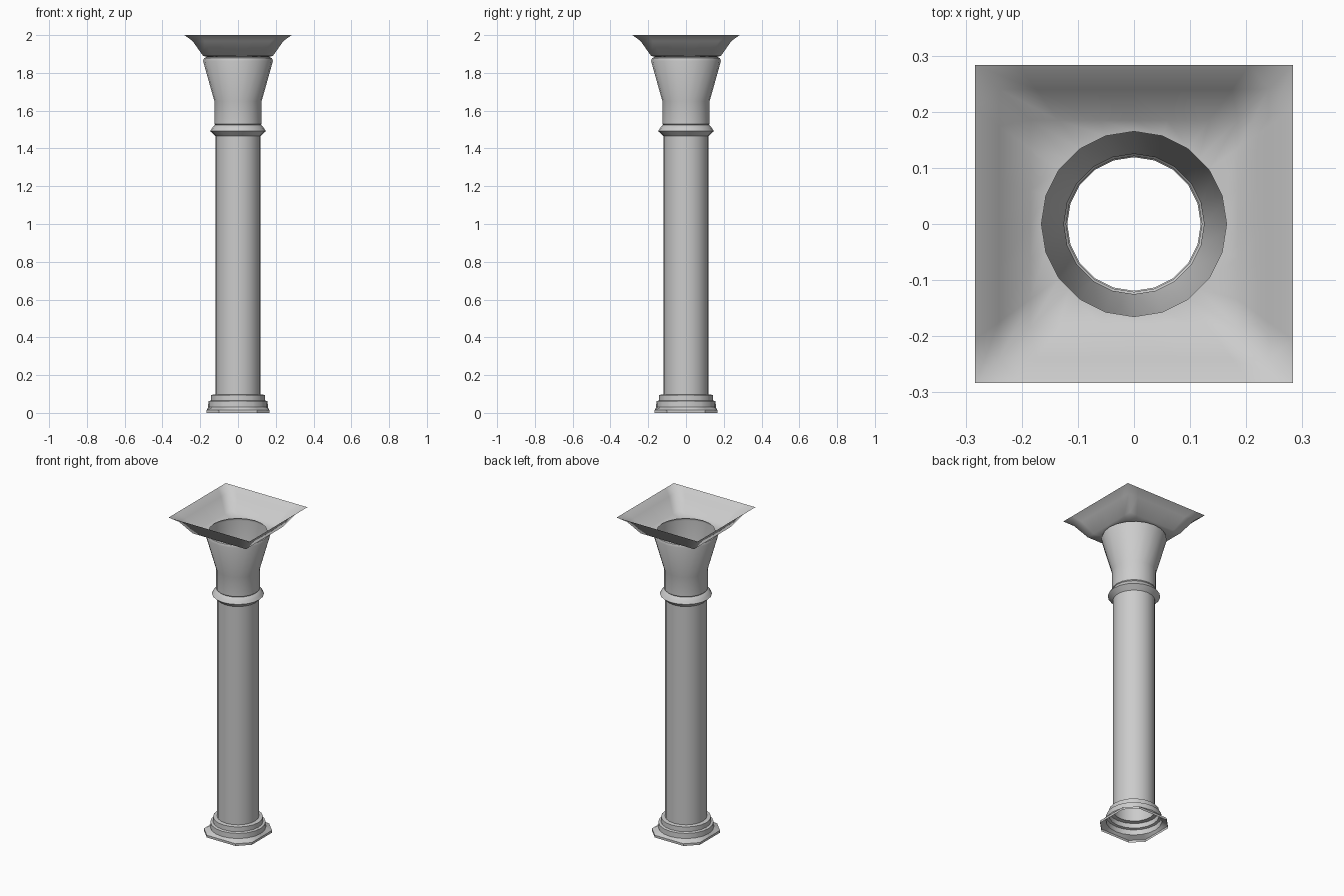
import bpy, bmesh
from math import sin, cos, radians, degrees, atan2

if "Cube" in bpy.data.objects:
    bpy.data.objects.remove(bpy.data.objects["Cube"])

SIDES = 20
STEP = 360 / SIDES


def circle(r):
    """Polar radius of a 20-sided ring."""
    return lambda t: r * cos(radians(STEP / 2)) / cos(radians(t % STEP - STEP / 2))


def block(h, c):
    """Polar radius of a square of half width h, corners cut at c (c = h: full square)."""
    def f(t):
        x, y = abs(cos(radians(t))), abs(sin(radians(t)))
        return min(h / max(x, y), (h + c) / (x + y))
    return f


def loft(name, sections, corners=(), sharp=35):
    """Open skin through (shape, z) sections, with extra columns at corner angles."""
    angles = {round(i * STEP, 4) for i in range(SIDES)}
    for a in corners:
        angles |= {round(a + q * 90, 4) for q in range(4)}
    angles = sorted(angles)
    bm = bmesh.new()
    rings = []
    for shape, z in sections:
        rings.append([bm.verts.new((shape(t) * cos(radians(t)), shape(t) * sin(radians(t)), z))
                      for t in angles])
    n = len(angles)
    for a, b in zip(rings, rings[1:]):
        for i in range(n):
            j = (i + 1) % n
            bm.faces.new((a[i], a[j], b[j], b[i]))
    me = bpy.data.meshes.new(name)
    bm.to_mesh(me)
    bm.free()
    ob = bpy.data.objects.new(name, me)
    bpy.context.collection.objects.link(ob)
    bpy.ops.object.select_all(action='DESELECT')
    ob.select_set(True)
    bpy.context.view_layer.objects.active = ob
    bpy.ops.object.shade_smooth_by_angle(angle=radians(sharp))
    return ob


def turned(name, profile):
    return loft(name, [(circle(r), z) for r, z in profile])


# Base: cut-corner foot blending into round steps
cut = degrees(atan2(0.10, 0.166))
loft("base", [(block(0.166, 0.10), 0), (block(0.166, 0.10), 0.014),
              (circle(0.158), 0.03), (circle(0.157), 0.062), (circle(0.143), 0.066),
              (circle(0.142), 0.095), (circle(0.119), 0.098)],
     corners=(cut, 90 - cut))

# Shaft
turned("shaft", [(0.119, 0.098), (0.119, 1.465)])

# Neck ring
turned("neck_ring", [(0.119, 1.465), (0.133, 1.478), (0.148, 1.492),
                     (0.138, 1.507), (0.127, 1.522), (0.121, 1.525)])

# Bell of the capital
turned("capital_bell", [(0.121, 1.525), (0.125, 1.53), (0.125, 1.65), (0.185, 1.863),
                        (0.180, 1.878), (0.165, 1.885)])

# Flared square top, open above
loft("capital_top", [(circle(0.165), 1.885), (block(0.185, 0.185), 1.89),
                     (block(0.24, 0.24), 1.968), (block(0.283, 0.283), 2.0)],
     corners=(45,), sharp=60)
